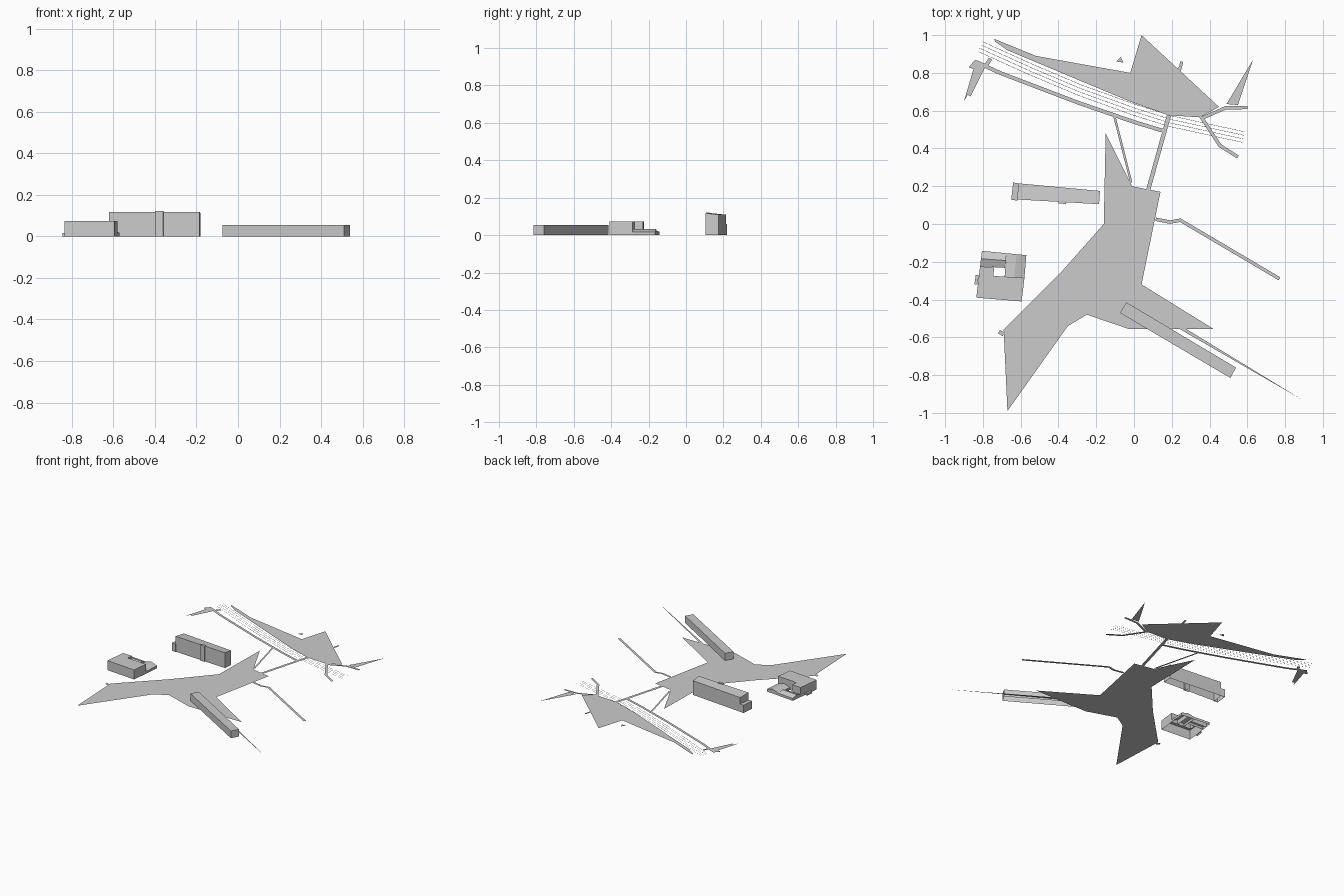
import bpy
import bmesh
from mathutils import Vector

if "Cube" in bpy.data.objects:
    bpy.data.objects.remove(bpy.data.objects["Cube"], do_unlink=True)

grey = bpy.data.materials.new("light_grey")
grey.use_nodes = True
colour = (0.6, 0.6, 0.6, 1)
grey.diffuse_color = colour
grey.node_tree.nodes["Principled BSDF"].inputs["Base Color"].default_value = colour


def finish(name, bm, up=False):
    if up:
        bm.normal_update()
        for f in bm.faces:
            if f.normal.z < 0:
                f.normal_flip()
    mesh = bpy.data.meshes.new(name)
    bm.to_mesh(mesh)
    bm.free()
    mesh.materials.append(grey)
    obj = bpy.data.objects.new(name, mesh)
    bpy.context.collection.objects.link(obj)
    return obj


def ground(name, points):
    """Flat outlined patch lying on the ground."""
    bm = bmesh.new()
    bm.faces.new([bm.verts.new((x, y, 0)) for x, y in points])
    finish(name, bm, up=True)


def strip(name, points, width, shift=0):
    """Flat ribbon of even width following a path, moved sideways by shift."""
    pts = [Vector(p) for p in points]
    bm = bmesh.new()
    rows = []
    for i, p in enumerate(pts):
        dirs = [(b - a).normalized() for a, b in zip(pts[max(i - 1, 0):i + 1], pts[max(i, 1):i + 2])]
        if 0 < i < len(pts) - 1:
            dirs = [(p - pts[i - 1]).normalized(), (pts[i + 1] - p).normalized()]
        elif i == 0:
            dirs = [(pts[1] - p).normalized()]
        else:
            dirs = [(p - pts[i - 1]).normalized()]
        d = sum(dirs, Vector((0, 0))).normalized()
        side = Vector((-d.y, d.x)) / max(d.dot(dirs[0]), 0.4)
        rows.append([bm.verts.new((*(p + side * (shift + s * width / 2)), 0)) for s in (1, -1)])
    for a, b in zip(rows, rows[1:]):
        bm.faces.new((a[0], a[1], b[1], b[0]))
    finish(name, bm, up=True)


def building(name, points, height):
    """Walls and roof with no floor; height is one number or one per corner."""
    n = len(points)
    heights = height if isinstance(height, tuple) else (height,) * n
    bm = bmesh.new()
    low = [bm.verts.new((x, y, 0)) for x, y in points]
    top = [bm.verts.new((x, y, h)) for (x, y), h in zip(points, heights)]
    for i in range(n):
        j = (i + 1) % n
        bm.faces.new((low[i], low[j], top[j], top[i]))
    bm.faces.new(top)
    bmesh.ops.recalc_face_normals(bm, faces=bm.faces)
    finish(name, bm)


# Open ground
ground("main_field", [(-.15, .48), (-.01, .2), (.14, .17), (.04, -.32), (.42, -.555), (-.03, -.555),
                      (-.25, -.48), (-.35, -.54), (-.67, -.99), (-.69, -.56), (-.39, -.26), (-.16, 0)])
ground("upper_field", [(-.74, .98), (-.52, .89), (-.02, .8), (.04, 1), (.45, .62), (.35, .565),
                       (.19, .575), (0, .64), (-.3, .765), (-.67, .92), (-.735, .965)])
ground("left_field", [(-.84, .87), (-.78, .845), (-.865, .675), (-.88, .685), (-.9, .65),
                      (-.85, .82), (-.875, .83)])
ground("right_field", [(.63, .87), (.55, .63), (.49, .635)])
ground("small_patch", [(-.095, .86), (-.07, .885), (-.055, .855)])
ground("sliver_field", [(.24, -.555), (.275, -.555), (.89, -.93)])

# Roads and paths
strip("long_road", [(-.76, .875), (-.785, .835), (-.71, .8), (-.29, .64), (0, .54), (.165, .49)], .02)
strip("crossing_road", [(.185, .575), (.075, .18)], .022)
strip("footpath", [(-.105, .575), (-.015, .22)], .012)
strip("east_road", [(.115, .025), (.19, .01), (.245, .02), (.77, -.29)], .018)
strip("forked_road", [(.6, .617), (.485, .615), (.36, .56), (.455, .415), (.55, .355)], .018)
strip("north_stub", [(.24, .81), (.253, .86)], .016)
strip("west_stub", [(-.715, -.57), (-.69, -.585)], .02)

# Railway lines
for k in range(4):
    strip(f"rail_track_{k + 1}", [(-.815, .94), (-.55, .82), (-.29, .71), (0, .605), (.19, .545), (.58, .46)],
          .002, (k - 1.5) * .019)

# Long shed
building("long_shed", [(-.075, -.47), (.51, -.815), (.54, -.76), (-.04, -.415)], .055)

# Hall with a sloping roof, low annex and front bay
building("hall", [(-.62, .13), (-.185, .105), (-.18, .175), (-.61, .215)], (.118, .118, .109, .109))
building("hall_annex", [(-.65, .127), (-.618, .125), (-.61, .215), (-.64, .22)], .06)
building("hall_bay", [(-.4, .109), (-.36, .106), (-.358, .125), (-.398, .125)], .122)

# Courtyard house: tall L-shaped block and lower gabled wings
building("courtyard_block", [(-.835, -.39), (-.595, -.41), (-.58, -.285), (-.745, -.275),
                             (-.74, -.23), (-.815, -.225)], .073)
building("courtyard_step", [(-.845, -.32), (-.828, -.32), (-.822, -.27), (-.838, -.27)], .015)


def gabled_wing(name, a, b, c, d):
    """Two roof halves meeting on a ridge between the middles of ab and cd."""
    m, n = [(Vector(p) + Vector(q)) / 2 for p, q in ((a, b), (d, c))]
    building(name + "_first_half", [a, m, n, d], (.018, .033, .033, .018))
    building(name + "_second_half", [m, b, c, n], (.033, .018, .018, .033))


gabled_wing("east_wing", (-.685, -.28), (-.58, -.285), (-.57, -.165), (-.675, -.155))
gabled_wing("north_wing", (-.815, -.225), (-.805, -.142), (-.675, -.155), (-.682, -.232))
